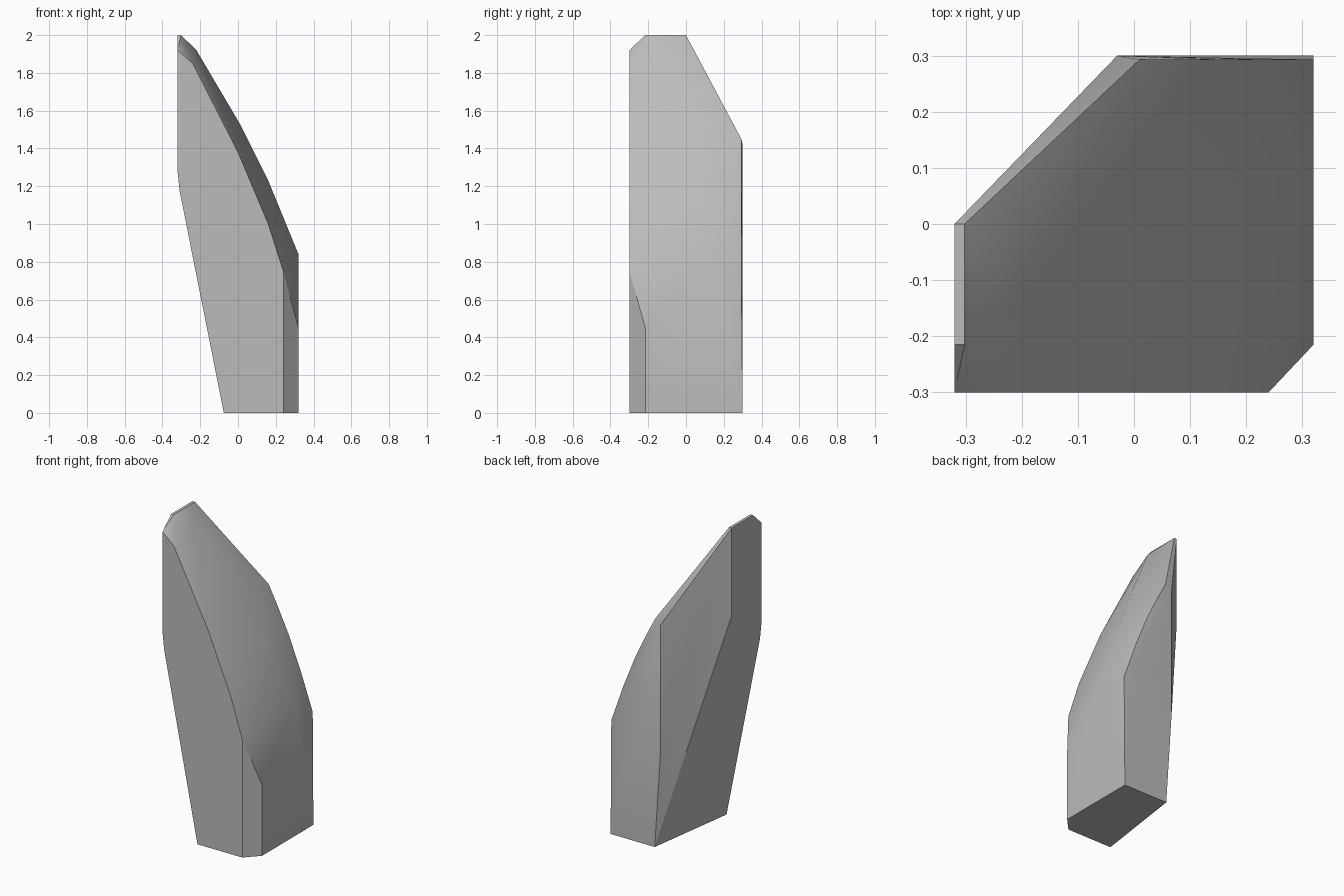
import bpy, bmesh, math

cube = bpy.data.objects.get("Cube")
if cube:
    bpy.data.objects.remove(cube, do_unlink=True)

stone = bpy.data.materials.new("stone grey")
stone.use_nodes = True
GREY = (0.5, 0.5, 0.5, 1)
stone.diffuse_color = GREY
stone.node_tree.nodes["Principled BSDF"].inputs["Base Color"].default_value = GREY


def along_y(y, outline):
    """Place an x-z outline on a plane of constant y."""
    return [(x, y, z) for x, z in outline]


# Front plate outline: slanted left edge, curved top edge
front = along_y(-0.3, [(-0.075, 0), (-0.31, 1.18), (-0.32, 1.28), (-0.32, 1.92),
                       (-0.24, 1.85), (0, 1.38), (0.16, 1.0), (0.24, 0.75), (0.24, 0)])
# Back plate: foot and curved top edge
back = along_y(0.3, [(0.01, 0), (-0.03, 0.6), (-0.03, 1.42), (0.32, 0)])
back += along_y(0.293, [(0.01, 1.45), (0.07, 1.335), (0.15, 1.17), (0.235, 0.96), (0.32, 0.72)])
# Chamfered corner at the front and diagonal cut at the rear
corners = [(0.32, -0.215, 0), (0.32, -0.215, 0.45), (-0.32, 0, 1.44), (-0.32, 0, 2.0)]
# Narrow top rim and the crest running down the curved side
crest = [(-0.32, -0.215, 2.0), (-0.302, -0.215, 2.0), (-0.302, 0, 2.0), (-0.22, -0.14, 1.92),
         (0.01, -0.01, 1.53), (0.16, 0.06, 1.23), (0.32, 0.11, 0.84)]

# Wrap the outlines in a single faceted block
bm = bmesh.new()
for p in front + back + corners + crest:
    bm.verts.new(p)
hull = bmesh.ops.convex_hull(bm, input=bm.verts)
loose = [g for g in hull["geom_interior"] + hull["geom_unused"] if isinstance(g, bmesh.types.BMVert)]
bmesh.ops.delete(bm, geom=list(set(loose)), context="VERTS")
bmesh.ops.dissolve_limit(bm, angle_limit=math.radians(1), verts=bm.verts, edges=bm.edges)
bmesh.ops.recalc_face_normals(bm, faces=bm.faces)
mesh = bpy.data.meshes.new("curved_slab")
bm.to_mesh(mesh)
bm.free()
mesh.materials.append(stone)
slab = bpy.data.objects.new("curved_slab", mesh)
bpy.context.collection.objects.link(slab)

# Soft shading over the curved side, crisp outer edges
bpy.context.view_layer.objects.active = slab
slab.select_set(True)
bpy.ops.object.shade_smooth_by_angle(angle=math.radians(30))
